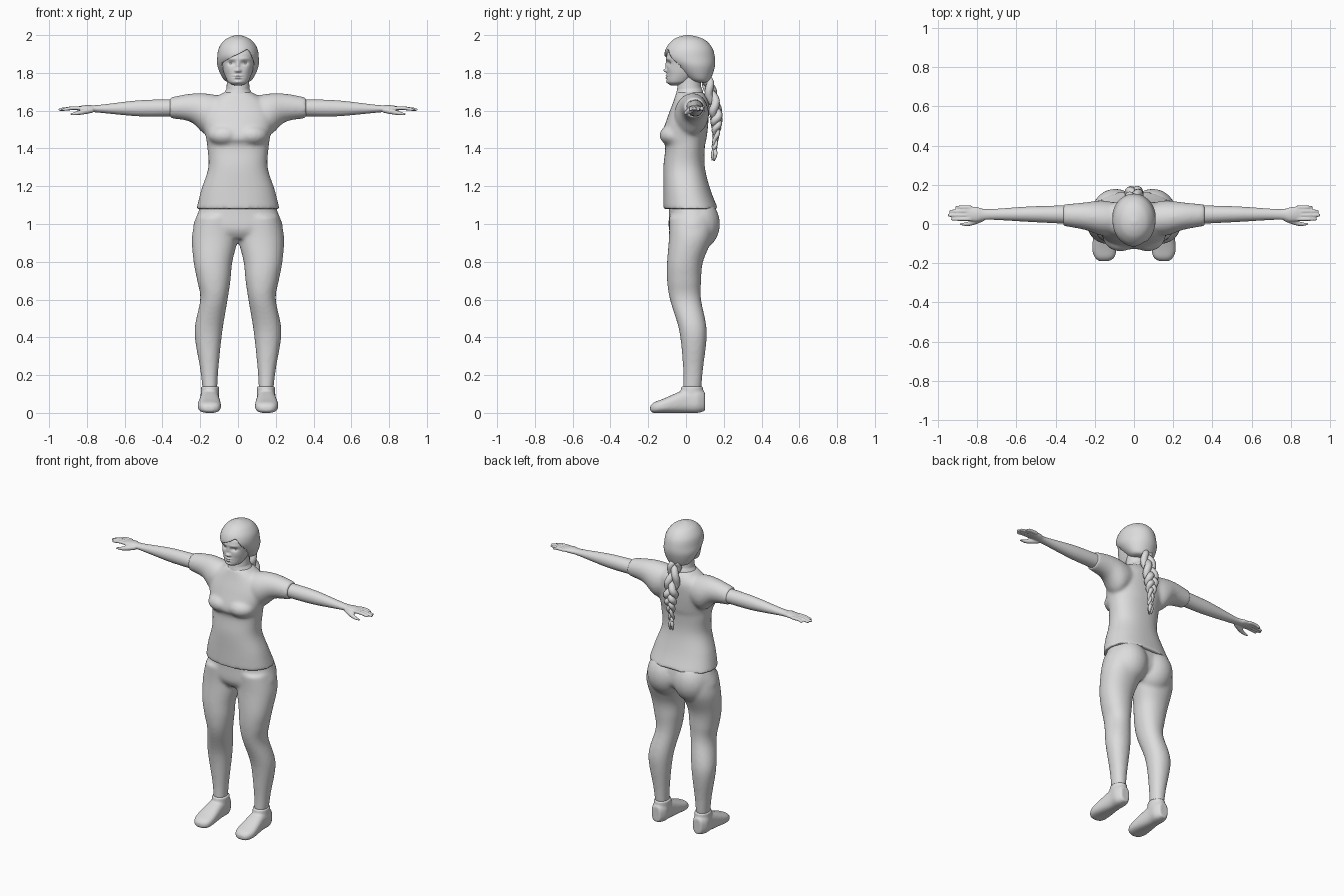
import bpy, bmesh, math
from mathutils import Vector, Matrix

cube = bpy.data.objects.get("Cube")
if cube:
    bpy.data.objects.remove(cube)

clay = bpy.data.materials.new("plain grey")
clay.use_nodes = True
grey = (0.72, 0.72, 0.72, 1)
clay.diffuse_color = grey
clay.node_tree.nodes["Principled BSDF"].inputs["Base Color"].default_value = grey


def spline(rows, steps=6):
    """Smooth curve through rows of numbers."""
    out = []
    last = len(rows) - 1
    for i in range(last):
        before, start, end, after = (Vector(rows[max(0, min(last, i + k))]) for k in (-1, 0, 1, 2))
        leave, arrive = (end - before) / 2, (after - start) / 2
        for j in range(steps):
            u = j / steps
            ease = u * u * (3 - 2 * u)
            out.append(start.lerp(end, ease) + leave * u * (1 - u) ** 2 - arrive * u * u * (1 - u))
    out.append(Vector(rows[-1]))
    return out


def skin(bm, rings):
    """Bridge a list of point rings and close the ends."""
    rings = [[bm.verts.new(point) for point in ring] for ring in rings]
    count = len(rings[0])
    for lower, upper in zip(rings, rings[1:]):
        for i in range(count):
            j = (i + 1) % count
            bm.faces.new((lower[i], lower[j], upper[j], upper[i]))
    bm.faces.new(rings[0])
    bm.faces.new(rings[-1])


def rounded(value, power):
    return math.copysign(abs(value) ** (2 / power), value)


def loft(bm, rows, axis="z", power=2.0, sides=40, steps=6):
    """Rows are (position, low, high, low, high) across the two other axes."""
    rings = []
    for along, low_a, high_a, low_b, high_b in spline(rows, steps):
        ring = []
        for i in range(sides):
            angle = math.tau * i / sides
            a = (low_a + high_a + rounded(math.cos(angle), power) * (high_a - low_a)) / 2
            b = (low_b + high_b + rounded(math.sin(angle), power) * (high_b - low_b)) / 2
            ring.append({"x": (along, a, b), "y": (a, along, b), "z": (a, b, along)}[axis])
        rings.append(ring)
    skin(bm, rings)


def centred(rows):
    """Rows are (height, half width, front, back)."""
    return [(height, -half, half, front, back) for height, half, front, back in rows]


def tube(bm, rows, sides=12, steps=4):
    """Rows are (x, y, z, radius)."""
    rows = spline(rows, steps)
    points = [row.xyz for row in rows]
    rings = []
    for i, point in enumerate(points):
        along = points[min(i + 1, len(points) - 1)] - points[max(i - 1, 0)]
        turn = along.to_track_quat("Z", "Y").to_matrix()
        angles = [math.tau * k / sides for k in range(sides)]
        rings.append([point + turn @ Vector((math.cos(angle), math.sin(angle), 0)) * rows[i].w
                      for angle in angles])
    skin(bm, rings)


def ball(bm, centre, size):
    place = Matrix.Translation(centre) @ Matrix.Diagonal((*size, 1))
    bmesh.ops.create_uvsphere(bm, u_segments=24, v_segments=16, radius=1, matrix=place)


def mirror(bm):
    copy = bmesh.ops.duplicate(bm, geom=bm.verts[:] + bm.edges[:] + bm.faces[:])
    for item in copy["geom"]:
        if isinstance(item, bmesh.types.BMVert):
            item.co.x *= -1


def finish(bm, name, voxel=0, relax=4):
    """Turn the parts into one object, fused into a single surface if a voxel size is given."""
    bmesh.ops.recalc_face_normals(bm, faces=bm.faces)
    for face in bm.faces:
        face.smooth = True
    mesh = bpy.data.meshes.new(name)
    bm.to_mesh(mesh)
    bm.free()
    mesh.materials.append(clay)
    obj = bpy.data.objects.new(name, mesh)
    bpy.context.collection.objects.link(obj)
    if voxel:
        fuse = obj.modifiers.new("fuse", "REMESH")
        fuse.mode, fuse.voxel_size, fuse.use_smooth_shade = "VOXEL", voxel, True
        soften = obj.modifiers.new("soften", "SMOOTH")
        soften.factor, soften.iterations = 0.5, relax
    return obj


# Shirt: sleeves and bust mirrored, then the torso
bm = bmesh.new()
loft(bm, [(.06, -.05, .1, 1.53, 1.67), (.16, -.06, .12, 1.47, 1.69),
          (.25, -.03, .11, 1.54, 1.69), (.36, -.01, .1, 1.56, 1.67)], "x")
ball(bm, (.07, -.06, 1.47), (.09, .08, .06))
mirror(bm)
loft(bm, centred([(1.08, .22, -.12, .17), (1.18, .195, -.12, .13), (1.3, .157, -.12, .1),
                  (1.41, .163, -.11, .1), (1.46, .17, -.13, .11), (1.56, .19, -.1, .12),
                  (1.64, .16, -.07, .12), (1.7, .07, -.05, .09)]), power=2.3)
finish(bm, "shirt", .009, 9)

# Trousers: legs and seat mirrored, then the hips
bm = bmesh.new()
loft(bm, [(1.04, .01, .22, -.09, .15), (.93, 0, .244, -.09, .14), (.8, .03, .235, -.1, .09),
          (.7, .04, .216, -.1, .08), (.6, .055, .2, -.085, .08), (.43, .083, .23, -.035, .11),
          (.23, .104, .2, -.015, .09), (.12, .11, .187, -.015, .08)], power=2.15)
ball(bm, (.095, .06, 1), (.12, .12, .14))
mirror(bm)
loft(bm, centred([(1.12, .185, -.09, .13), (1.06, .212, -.09, .15), (.97, .235, -.09, .15),
                  (.92, .15, -.06, .09)]), power=2.3)
finish(bm, "trousers", .009, 10)

# Shoes
bm = bmesh.new()
loft(bm, [(-.19, .13, .175, .01, .035), (-.17, .1, .2, 0, .055), (-.12, .09, .213, 0, .075),
          (0, .1, .2, 0, .125), (.06, .1, .2, 0, .13), (.1, .12, .18, .01, .11)], "y", power=2.6)
loft(bm, [(.05, .1, .2, -.04, .095), (.14, .1, .195, -.025, .09)])
mirror(bm)
finish(bm, "shoes", .006, 5)

# Arms and hands
bm = bmesh.new()
loft(bm, [(.32, 0, .095, 1.57, 1.66), (.52, .01, .09, 1.57, 1.655), (.74, .022, .076, 1.59, 1.63),
          (.8, .012, .086, 1.595, 1.63), (.86, .02, .09, 1.603, 1.62)], "x")
for finger in range(4):
    y = .025 + .02 * finger
    tip = .95 - .012 * (finger - 1.2) ** 2
    tube(bm, [(.83, y, 1.613, .01), (.88, y, 1.613, .01), (tip - .01, y, 1.606, .008), (tip, y, 1.604, .005)])
tube(bm, [(.77, .03, 1.605, .016), (.81, .013, 1.596, .015), (.85, 0, 1.587, .011), (.887, 0, 1.58, .005)])
mirror(bm)
finish(bm, "arms", .0045, 3)

# Neck, flaring into the shoulders
bm = bmesh.new()
loft(bm, centred([(1.62, .13, -.07, .1), (1.7, .07, -.05, .09), (1.73, .06, -.045, .08), (1.8, .06, -.035, .08)]))
finish(bm, "neck")

# Head: smooth skull with the features pushed in and out
bm = bmesh.new()
loft(bm, centred([(1.733, .015, -.08, -.04), (1.742, .04, -.09, -.01), (1.76, .058, -.1, .03),
                  (1.82, .08, -.1, .09), (1.9, .087, -.1, .11), (1.96, .05, -.05, .07)]),
     power=2.2, sides=120, steps=16)
features = {  # x, z, width, height, push forward
    "nose bridge": (0, 1.84, .008, .02, .008), "nose tip": (0, 1.813, .012, .01, .019),
    "nostril": (.012, 1.81, .007, .006, .006), "eye socket": (.035, 1.852, .02, .011, -.013),
    "brow": (.035, 1.875, .03, .008, .004), "cheek": (.05, 1.82, .02, .02, .004),
    "upper lip": (0, 1.785, .02, .005, .008), "lower lip": (0, 1.773, .017, .005, .009),
    "mouth line": (0, 1.779, .024, .002, -.007), "chin": (0, 1.75, .02, .01, .007)}
for vert in bm.verts:
    if vert.co.y < 0:
        side, height = abs(vert.co.x), vert.co.z
        for x, z, wide, tall, push in features.values():
            vert.co.y -= push * math.exp(-((side - x) / wide) ** 2 - ((height - z) / tall) ** 2)
finish(bm, "head")

# Eyes
bm = bmesh.new()
ball(bm, (.035, -.073, 1.851), (.015, .012, .009))
mirror(bm)
finish(bm, "eyes")

# Hair cap with an opening for the face under a swept fringe
bm = bmesh.new()
outline = [(-.08, 1.7), (-.084, 1.83), (-.07, 1.862), (.02, 1.908), (.055, 1.918), (.088, 1.83), (.084, 1.7)]
skin(bm, [[(x, y, z) for x, z in spline(outline)] for y in (-.3, -.03)])
cutter = finish(bm, "face_opening_cutter")
cutter.hide_render = True
cutter.hide_set(True)
bm = bmesh.new()
loft(bm, centred([(1.75, .04, .045, .115), (1.765, .076, .01, .13), (1.83, .107, -.065, .152),
                  (1.88, .11, -.112, .153), (1.93, .102, -.106, .14), (1.97, .075, -.075, .107),
                  (1.99, .043, -.04, .065), (2, .01, 0, .02)]), sides=64)
hair = finish(bm, "hair")
cut = hair.modifiers.new("face opening", "BOOLEAN")
cut.operation, cut.object, cut.solver = "DIFFERENCE", cutter, "EXACT"

# Braid: three woven strands, a band and a loose tail
bm = bmesh.new()
spine = spline([(.108, 1.775), (.155, 1.6), (.16, 1.5), (.15, 1.4)], 24)
for strand in range(3):
    rows = []
    for i, (y, z) in enumerate(spine):
        down = i / (len(spine) - 1)
        size = .65 + .5 * math.sin(math.pi * min(1, down + .18)) - .2 * down
        phase = math.tau * (2 * down + strand / 3)
        rows.append((.024 * size * math.sin(phase), y + .013 * size * math.sin(2 * phase), z, .021 * size))
    tube(bm, rows, steps=1)
tube(bm, [(0, .15, 1.41, .012), (0, .15, 1.39, .012)])
for dx, dy in ((0, 0), (.009, .006), (-.009, .004), (0, -.007)):
    tube(bm, [(0, .15, 1.4, .009), (dx, .15 + dy, 1.37, .011), (dx, .145 + dy, 1.335, .002)])
finish(bm, "braid")
